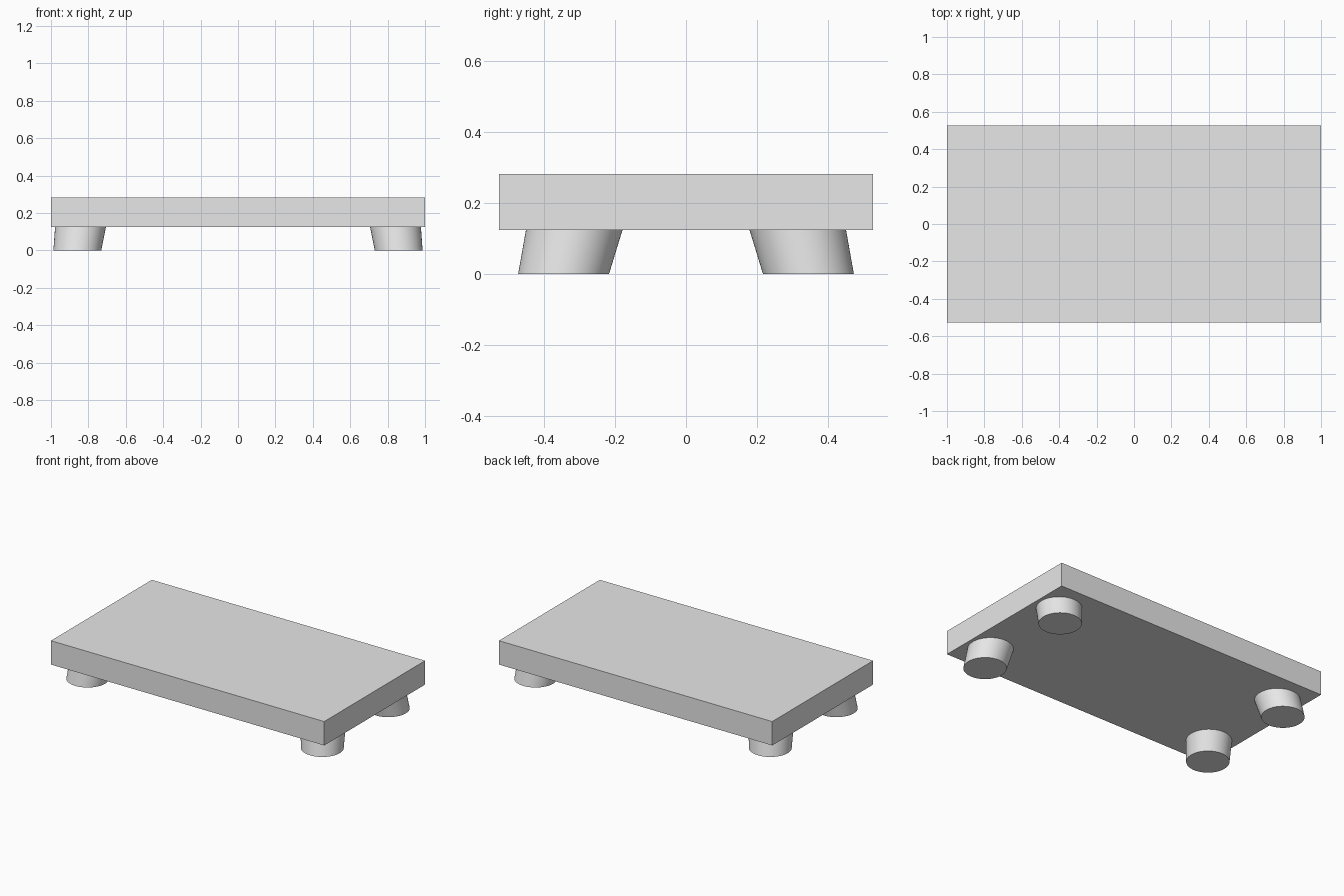
import bpy
import bmesh
import math
from mathutils import Vector

cube = bpy.data.objects.get("Cube")
if cube:
    bpy.data.objects.remove(cube, do_unlink=True)

# Single plain grey finish
grey = bpy.data.materials.new("plain grey")
grey.use_nodes = True
colour = (0.8, 0.8, 0.8, 1)
grey.diffuse_color = colour
grey.node_tree.nodes["Principled BSDF"].inputs["Base Color"].default_value = colour

SLAB_BOTTOM, SLAB_TOP = 0.124, 0.282


def add_object(name, bm):
    mesh = bpy.data.meshes.new(name)
    bmesh.ops.recalc_face_normals(bm, faces=bm.faces)
    bm.to_mesh(mesh)
    bm.free()
    mesh.materials.append(grey)
    obj = bpy.data.objects.new(name, mesh)
    bpy.context.collection.objects.link(obj)
    return obj


# Flat rectangular slab
bm = bmesh.new()
bmesh.ops.create_cube(bm, size=1)
bmesh.ops.scale(bm, vec=(2, 1.054, SLAB_TOP - SLAB_BOTTOM), verts=bm.verts)
bmesh.ops.translate(bm, vec=(0, 0, (SLAB_TOP + SLAB_BOTTOM) / 2), verts=bm.verts)
add_object("slab", bm)


def add_foot(name, sx, sy):
    """Round foot that tapers downward and splays outward."""
    bm = bmesh.new()
    bmesh.ops.create_cone(bm, cap_ends=True, segments=64, radius1=0.128,
                          radius2=0.136, depth=SLAB_BOTTOM)
    low = Vector((sx * 0.859, sy * 0.345, 0))
    high = Vector((sx * 0.842, sy * 0.315, SLAB_BOTTOM))
    for v in bm.verts:
        centre = low if v.co.z < 0 else high
        v.co = Vector((v.co.x, v.co.y, 0)) + centre
    foot = add_object(name, bm)
    bpy.ops.object.select_all(action="DESELECT")
    foot.select_set(True)
    bpy.context.view_layer.objects.active = foot
    bpy.ops.object.shade_smooth_by_angle(angle=math.radians(30))


# Four feet, one at each corner
for side, sx in (("left", 1), ("right", -1)):
    for end, sy in (("front", -1), ("back", 1)):
        add_foot(f"{end}_{side}_foot", sx, sy)
